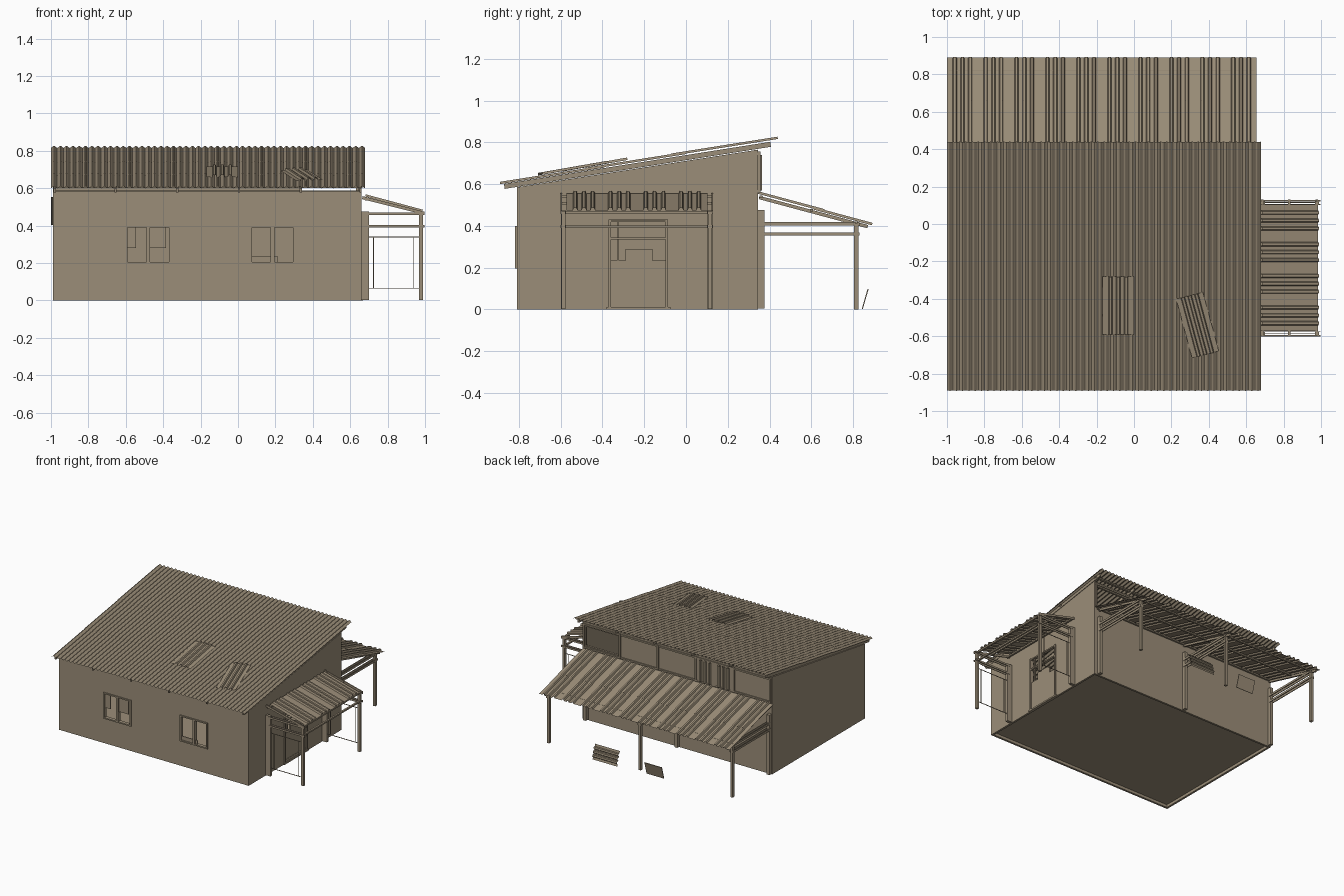
import bpy, bmesh, math
from mathutils import Vector, Matrix

if "Cube" in bpy.data.objects:
    bpy.data.objects.remove(bpy.data.objects["Cube"])

mat = bpy.data.materials.new("weathered_tan")
mat.diffuse_color = (0.33, 0.27, 0.19, 1)
mat.use_nodes = True
mat.node_tree.nodes["Principled BSDF"].inputs["Base Color"].default_value = mat.diffuse_color


def make(name, verts, faces):
    me = bpy.data.meshes.new(name)
    me.from_pydata(verts, [], faces)
    bm = bmesh.new()
    bm.from_mesh(me)
    bmesh.ops.recalc_face_normals(bm, faces=bm.faces)
    bm.to_mesh(me)
    bm.free()
    me.materials.append(mat)
    ob = bpy.data.objects.new(name, me)
    bpy.context.collection.objects.link(ob)
    return ob


def prism_x(name, profile, x0, x1):
    """Closed (y, z) profile extruded along x."""
    n = len(profile)
    verts = [(x, y, z) for x in (x0, x1) for y, z in profile]
    faces = [tuple(range(n)), tuple(range(n, 2 * n))]
    faces += [(i, (i + 1) % n, n + (i + 1) % n, n + i) for i in range(n)]
    return make(name, verts, faces)


def box(name, x0, x1, y0, y1, z0, z1):
    return prism_x(name, [(y0, z0), (y1, z0), (y1, z1), (y0, z1)], x0, x1)


def beam(name, p, q, w, h):
    """Square bar from p to q, w wide and h high."""
    p, q = Vector(p), Vector(q)
    d = q - p
    ob = box(name, -d.length / 2, d.length / 2, -w / 2, w / 2, -h / 2, h / 2)
    side = Vector((0, 0, 1)).cross(d)
    side = side.normalized() if side.length > 1e-5 else Vector((0, 1, 0))
    x = d.normalized()
    m = Matrix((x, side, x.cross(side))).transposed().to_4x4()
    ob.matrix_world = Matrix.Translation((p + q) / 2) @ m
    return ob


def sheet(name, profile, origin, u, v):
    """Corrugated sheet: (across, height) profile swept along v."""
    o, u, v = Vector(origin), Vector(u).normalized(), Vector(v)
    n = u.cross(v).normalized()
    if n.z < -1e-6:
        n = -n
    verts = []
    for a, h in profile:
        p = o + u * a + n * h
        verts += [p, p + v]
    k = len(profile) - 1
    return make(name, verts, [(2 * i, 2 * i + 2, 2 * i + 3, 2 * i + 1) for i in range(k)])


def waves(width, count, height, seg=8):
    return [(width * i / (count * seg), height * 0.5 * (1 - math.cos(2 * math.pi * i / seg)))
            for i in range(count * seg + 1)]


def ribs(count, width=0.165, height=0.012):
    """Flat sheets side by side, each with three raised ribs."""
    pts = [(0, 0)]
    for s in range(count):
        for f in (0.25, 0.5, 0.75):
            c = (s + f) * width
            pts += [(c - 0.011, 0), (c - 0.006, height), (c + 0.006, height), (c + 0.011, 0)]
    return pts + [(count * width, 0)]


def cut(target, cutter):
    mod = target.modifiers.new("cut", 'BOOLEAN')
    mod.operation = 'DIFFERENCE'
    mod.solver = 'EXACT'
    mod.object = cutter
    bpy.context.view_layer.objects.active = target
    bpy.ops.object.modifier_apply(modifier=mod.name)
    bpy.data.objects.remove(cutter)


# Hollow shell with sloping wall tops
T = 0.016
walls = prism_x("walls", [(-0.81, 0), (0.345, 0), (0.345, 0.765), (-0.81, 0.585)], -0.99, 0.66)
cut(walls, box("room", -0.99 + T, 0.66 - T, -0.81 + T, 0.345 - T, -0.1, 1))
windows = [(-0.60, -0.36), (0.065, 0.305)]
for a, b in windows:
    cut(walls, box("window_hole", a, b, -0.9, -0.7, 0.195, 0.40))
cut(walls, box("door_hole", 0.6, 0.75, -0.37, -0.085, 0.03, 0.43))
cut(walls, box("vent_hole", 0.34, 0.63, 0.3, 0.4, 0.58, 0.73))
box("floor", -0.98, 0.65, -0.80, 0.335, 0.022, 0.03)

# Front windows: frames, mullions and remains of panes
for a, b in windows:
    m = (a + b) / 2
    for x0, x1 in ((a, a + 0.01), (m - 0.01, m + 0.01), (b - 0.01, b)):
        box("window_upright", x0, x1, -0.818, -0.79, 0.195, 0.40)
    for z in (0.195, 0.39):
        box("window_rail", a, b, -0.818, -0.79, z, z + 0.01)
for x0, x1, z0, z1 in ((-0.59, -0.545, 0.28, 0.39), (-0.47, -0.385, 0.28, 0.39),
                       (0.195, 0.215, 0.205, 0.235), (0.075, 0.175, 0.205, 0.235)):
    box("broken_pane", x0, x1, -0.808, -0.802, z0, z1)

# Door with a broken upper half
for y in (-0.37, -0.097):
    box("door_jamb", 0.64, 0.668, y, y + 0.012, 0.01, 0.43)
for z in (0.418, 0.335):
    box("door_rail", 0.645, 0.667, -0.37, -0.085, z, z + 0.01)
box("door_leaf", 0.648, 0.658, -0.36, -0.095, 0.03, 0.235)
box("door_fragment", 0.648, 0.658, -0.29, -0.16, 0.235, 0.29)
box("door_strip", 0.648, 0.658, -0.33, -0.32, 0.235, 0.42)
box("door_sill", 0.65, 0.668, -0.38, -0.075, 0.0, 0.012)

# Main roof: rafters, purlins and three overlapping rows of sheets
S = 0.158


def roof_z(y):
    return 0.600 + S * (y + 0.89)


for x in (-0.98, -0.655, -0.325, 0.005, 0.335, 0.655):
    beam("rafter", (x, -0.87, roof_z(-0.87) - 0.014), (x, 0.405, roof_z(0.405) - 0.014), 0.012, 0.024)
for y in (-0.8, -0.43, -0.03, 0.36):
    beam("purlin", (-0.985, y, roof_z(y) - 0.008), (0.665, y, roof_z(y) - 0.008), 0.02, 0.01)
for i, (y0, y1) in enumerate(((-0.89, -0.39), (-0.48, 0.0), (-0.07, 0.44))):
    sheet("roof_sheet", waves(1.68, 50, 0.011), (-1, y0, roof_z(y0) + 0.003 * i),
          (1, 0, 0), (0, y1 - y0, S * (y1 - y0)))

# Loose patches lying on the roof
sheet("roof_patch", ribs(1, 0.168), (-0.168, -0.59, roof_z(-0.59) + 0.013),
      (1, 0, 0), (0, 0.31, 0.055))
sheet("roof_patch", ribs(1, 0.148), (0.31, -0.715, roof_z(-0.715) + 0.013),
      (0.97, 0.24, 0.038), (-0.085, 0.315, 0.055))

# High band on the back wall: mullions, boards and a ribbed cover
for x in (0.645, 0.33, 0.0, -0.33, -0.66, -0.98):
    box("band_mullion", x - 0.006, x + 0.006, 0.345, 0.356, 0.56, 0.755)
for z in (0.56, 0.74):
    box("band_rail", -0.985, 0.655, 0.345, 0.353, z, z + 0.012)
sheet("band_cover", ribs(2, 0.16), (-0.335, 0.352, 0.57), (-1, 0, 0), (0, 0, 0.17))

# Lean-to at the back: posts, tie beams, rafters, two rows of sheets
LS = -0.145 / 0.54


def lean_z(y):
    return 0.548 + LS * (y - 0.35)


for x in (0.62, -0.175, -0.975):
    box("lean_to_post", x - 0.01, x + 0.01, 0.805, 0.827, 0, 0.41)
    box("lean_to_wall_post", x - 0.012, x + 0.012, 0.345, 0.375, 0.005, 0.475)
    beam("lean_to_rafter", (x, 0.35, lean_z(0.35) - 0.012), (x, 0.87, lean_z(0.87) - 0.012), 0.014, 0.016)
    for z in (0.411, 0.361):
        for s in (-0.012, 0.012):
            beam("lean_to_tie", (x + s, 0.36, z), (x + s, 0.83, z), 0.006, 0.016)
for y in (0.36, 0.6, 0.815):
    beam("lean_to_purlin", (-0.99, y, lean_z(y) - 0.006), (0.645, y, lean_z(y) - 0.006), 0.014, 0.01)
for y0, y1, lift in ((0.345, 0.66, 0.004), (0.61, 0.89, 0)):
    sheet("lean_to_sheet", ribs(10, 0.1655), (-1, y0, lean_z(y0) + lift),
          (1, 0, 0), (0, y1 - y0, LS * (y1 - y0)))

# Spare panels leaning at the back
sheet("leaning_ribbed_panel", ribs(1, 0.115), (-0.015, 0.875, 0.003), (0, -0.033, 0.11), (0.215, 0, 0))
beam("leaning_board", (-0.25, 0.858, 0.05), (-0.40, 0.858, 0.05), 0.005, 0.1).rotation_euler.x = 0.28

# Side porch: posts, ties, rod frames, rafters and ribbed roof
PS = -0.082 / 0.305


def porch_z(x):
    return 0.556 + PS * (x - 0.68)


for y, out in ((-0.587, -1), (0.115, 1)):
    box("porch_post", 0.968, 0.988, y - 0.01, y + 0.01, 0.003, 0.47)
    box("porch_wall_post", 0.66, 0.70, y - 0.011, y + 0.011, 0.003, 0.475)
    beam("porch_rafter", (0.665, y + out * 0.01, 0.55), (0.995, y + out * 0.01, 0.467), 0.008, 0.016)
    for z in (0.463, 0.397):
        for s in (-0.011, 0.011):
            beam("porch_tie", (0.68, y + s, z), (0.998, y + s, z), 0.005, 0.014)
    for x in (0.725, 0.94):
        beam("porch_rod", (x, y, 0.065), (x, y, 0.34), 0.004, 0.004)
    for z in (0.065, 0.34):
        beam("porch_rod", (0.70, y, z), (0.97, y, z), 0.004, 0.004)
for x, z in ((0.978, 0.465), (0.978, 0.397), (0.685, 0.54), (0.83, 0.508)):
    beam("porch_purlin", (x, -0.6, z), (x, 0.13, z), 0.014, 0.012)
sheet("porch_sheet", ribs(4, 0.169), (0.68, -0.573, porch_z(0.68)),
      (0, 1, 0), (0.305, 0, PS * 0.305))
